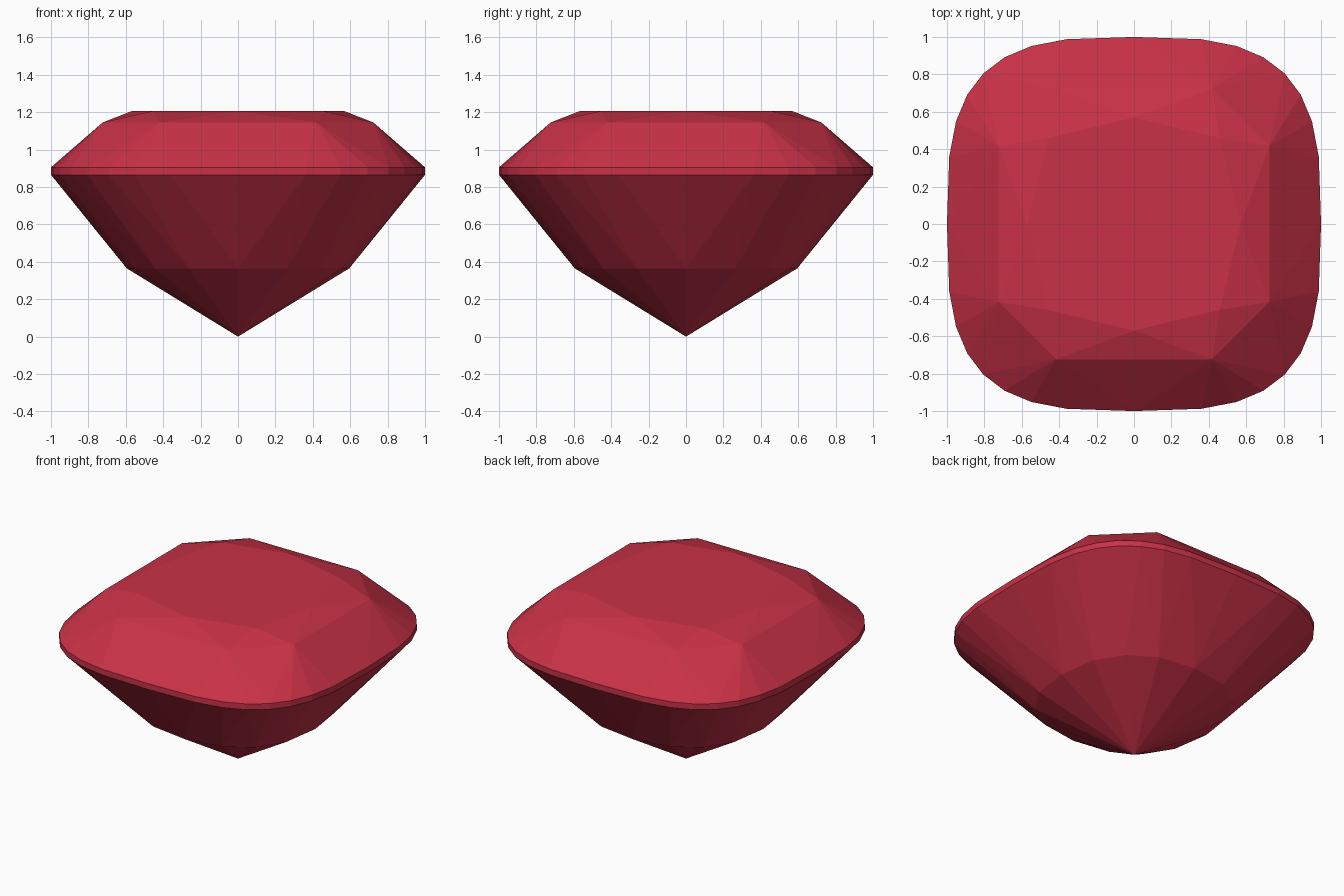
import bpy, bmesh, math

if "Cube" in bpy.data.objects:
    bpy.data.objects.remove(bpy.data.objects["Cube"])

N = 32  # girdle segments

red = bpy.data.materials.new("ruby_red")
red.diffuse_color = (0.58, 0.031, 0.062, 1)
red.use_nodes = True
red.node_tree.nodes["Principled BSDF"].inputs["Base Color"].default_value = red.diffuse_color


def cushion(radius, z, power, start=0, step=1):
    """Rounded-square ring of points."""
    pts = []
    for i in range(start, N, step):
        a = 2 * math.pi * i / N
        c, s = math.cos(a), math.sin(a)
        x = math.copysign(abs(c) ** (2 / power), c) if abs(c) > 1e-9 else 0
        y = math.copysign(abs(s) ** (2 / power), s) if abs(s) > 1e-9 else 0
        pts.append((radius * x, radius * y, z))
    return pts


def build(name, rings, make_faces):
    bm = bmesh.new()
    verts = [[bm.verts.new(p) for p in ring] for ring in rings]
    make_faces(bm, *verts)
    bmesh.ops.recalc_face_normals(bm, faces=bm.faces[:])
    # keep facets pointing away from the stone's middle
    mid = sum((v.co.z for v in bm.verts)) / len(bm.verts)
    f = max(bm.faces, key=lambda f: f.calc_center_median().xy.length)
    if f.normal.xy.dot(f.calc_center_median().xy) < 0:
        bmesh.ops.reverse_faces(bm, faces=bm.faces[:])
    mesh = bpy.data.meshes.new(name)
    bm.to_mesh(mesh)
    bm.free()
    mesh.materials.append(red)
    bpy.context.collection.objects.link(bpy.data.objects.new(name, mesh))


def crown_faces(bm, girdle, crown, table):
    bm.faces.new(table)
    for k in range(8):
        c, prev = crown[k], crown[k - 1]
        t0, t1 = table[k], table[(k + 1) % 8]
        bm.faces.new((t0, c, t1))            # star facet
        bm.faces.new((t0, prev, c))          # upper bezel facet
        bm.faces.new((prev, girdle[4 * k], c))  # lower bezel facet
        for j in range(4):                   # girdle fan
            bm.faces.new((c, girdle[4 * k + j], girdle[(4 * k + j + 1) % N]))


def girdle_faces(bm, low, high):
    for i in range(N):
        j = (i + 1) % N
        bm.faces.new((low[i], low[j], high[j], high[i]))


def pavilion_faces(bm, girdle, waist, tip):
    for k in range(16):
        a, b = waist[k], waist[(k + 1) % 16]
        g0, g1, g2 = (girdle[(2 * k + j) % N] for j in range(3))
        bm.faces.new((a, g0, g1))
        bm.faces.new((a, g1, b))
        bm.faces.new((b, g1, g2))
        bm.faces.new((tip[0], a, b))


low = cushion(1.0, 0.865, 3.2)
high = cushion(1.0, 0.905, 3.2)

# Faceted top with flat table
build("crown", [high, cushion(0.76, 1.145, 3.2, 2, 4),
                cushion(0.57, 1.205, 3.2, 0, 4)], crown_faces)
# Thin band around the widest part
build("girdle", [low, high], girdle_faces)
# Pointed underside
build("pavilion", [low, cushion(0.595, 0.365, 2.35, 0, 2), [(0, 0, 0)]],
      pavilion_faces)
